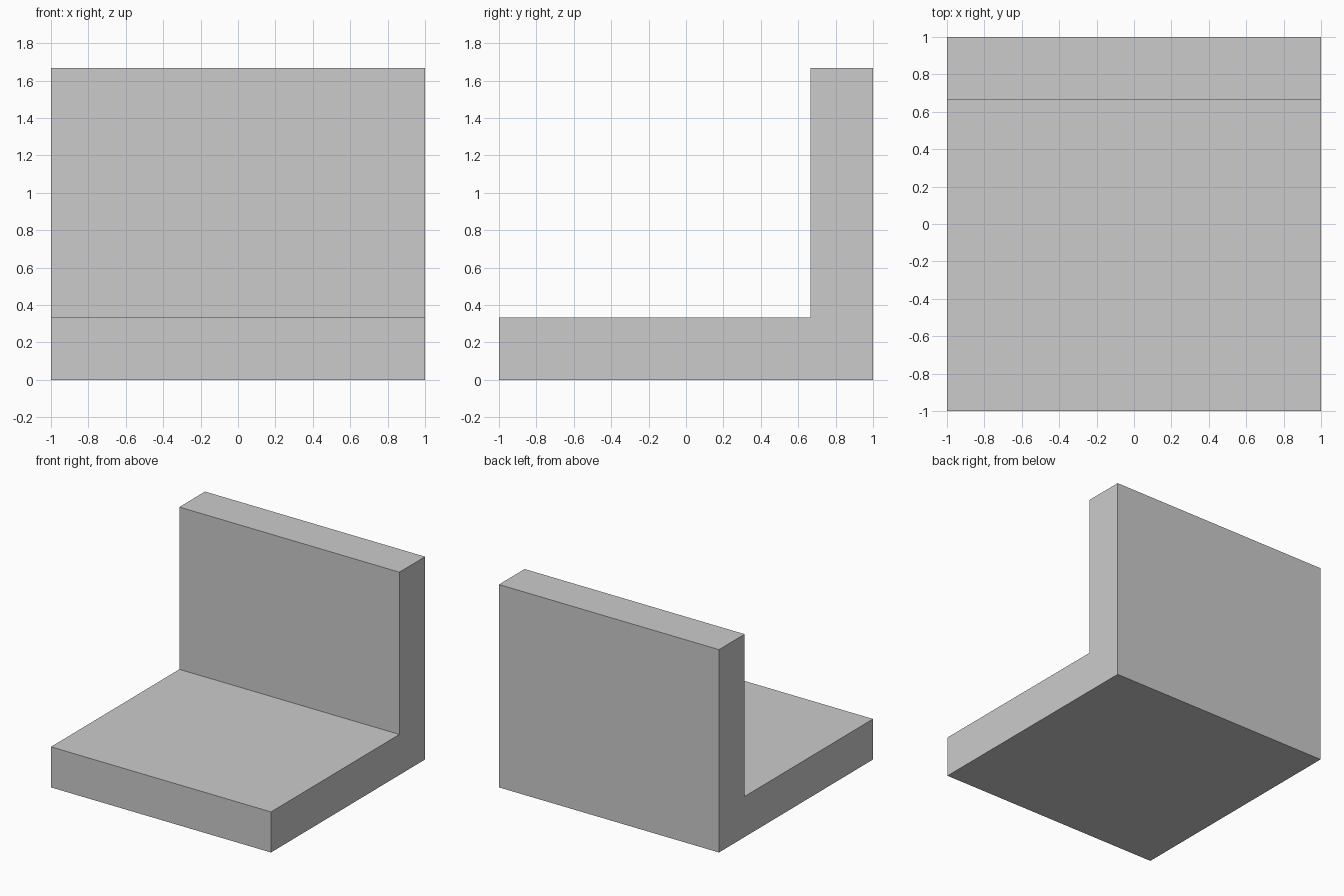
import bpy
import bmesh

if "Cube" in bpy.data.objects:
    bpy.data.objects.remove(bpy.data.objects["Cube"])

HALF = 1.0        # half width and half depth
THICK = 1 / 3     # thickness of base and back wall
HEIGHT = 5 / 3    # full height of the back wall

# L-shaped side profile (y, z)
profile = [
    (-HALF, 0), (HALF, 0), (HALF, HEIGHT),
    (HALF - THICK, HEIGHT), (HALF - THICK, THICK), (-HALF, THICK),
]

# Extrude the profile across the width
bm = bmesh.new()
side = bm.faces.new([bm.verts.new((-HALF, y, z)) for y, z in profile])
result = bmesh.ops.extrude_face_region(bm, geom=[side])
new_verts = [g for g in result["geom"] if isinstance(g, bmesh.types.BMVert)]
bmesh.ops.translate(bm, verts=new_verts, vec=(2 * HALF, 0, 0))
bmesh.ops.recalc_face_normals(bm, faces=bm.faces[:])

mesh = bpy.data.meshes.new("l_shaped_block")
bm.to_mesh(mesh)
bm.free()
block = bpy.data.objects.new("l_shaped_block", mesh)
bpy.context.collection.objects.link(block)
